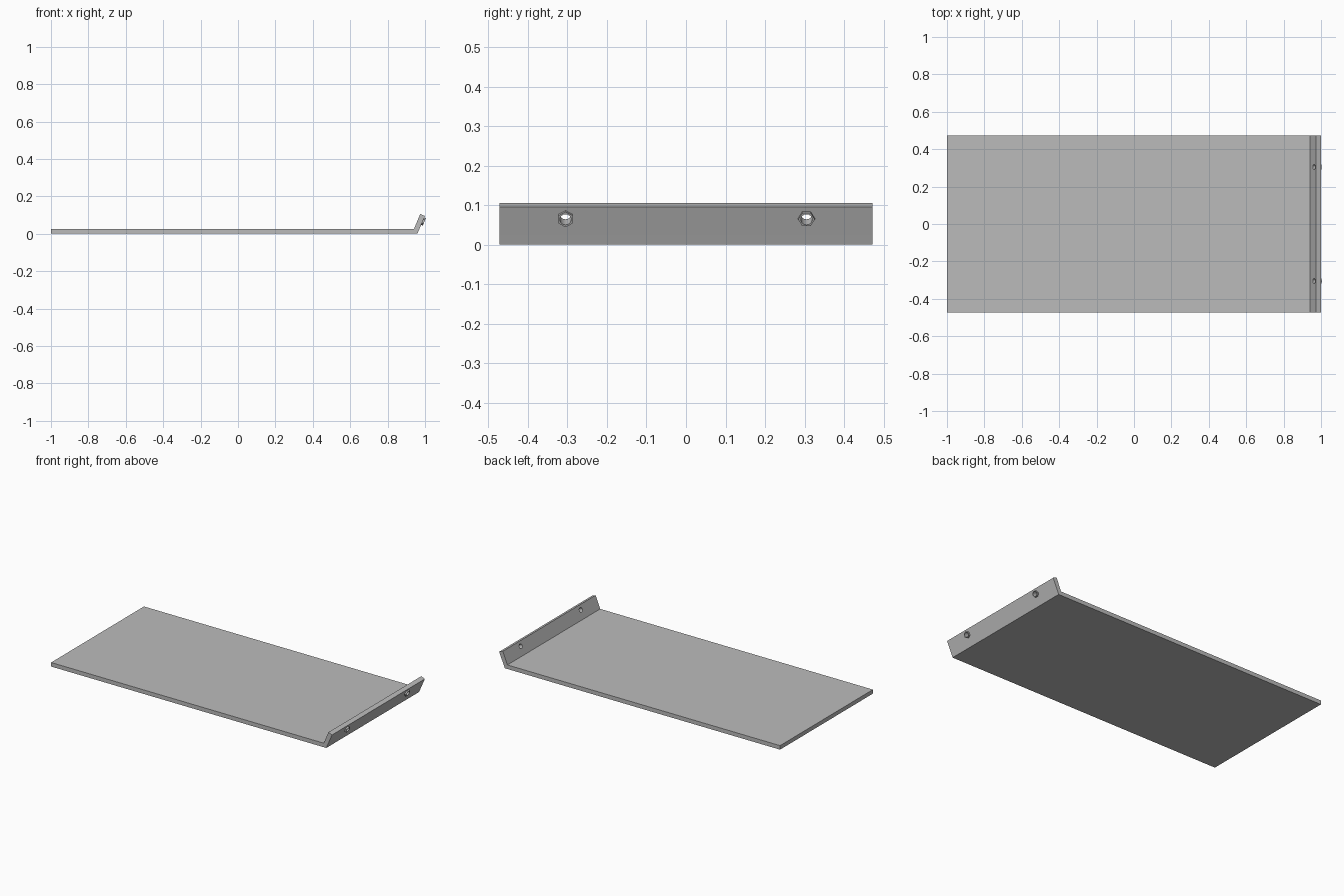
import bpy, bmesh, math
from mathutils import Matrix, Vector

if "Cube" in bpy.data.objects:
    bpy.data.objects.remove(bpy.data.objects["Cube"], do_unlink=True)

GREY = (0.5, 0.5, 0.5, 1)
steel = bpy.data.materials.new("grey_steel")
steel.use_nodes = True
steel.diffuse_color = GREY
steel.node_tree.nodes["Principled BSDF"].inputs["Base Color"].default_value = GREY

HALF_WIDTH = 0.472
PLATE_T = 0.026
TILT = math.radians(22.5)
OUT = Vector((math.cos(TILT), 0, -math.sin(TILT)))   # outward normal of the lip


def add_object(name, bm):
    bmesh.ops.recalc_face_normals(bm, faces=bm.faces)
    mesh = bpy.data.meshes.new(name)
    bm.to_mesh(mesh)
    bm.free()
    mesh.materials.append(steel)
    obj = bpy.data.objects.new(name, mesh)
    bpy.context.collection.objects.link(obj)
    return obj


def extrude_profile(name, points):
    """Sweep an xz outline across the full width."""
    bm = bmesh.new()
    face = bm.faces.new([bm.verts.new((x, -HALF_WIDTH, z)) for x, z in points])
    swept = bmesh.ops.extrude_face_region(bm, geom=[face])["geom"]
    verts = [v for v in swept if isinstance(v, bmesh.types.BMVert)]
    bmesh.ops.translate(bm, verts=verts, vec=(0, 2 * HALF_WIDTH, 0))
    return add_object(name, bm)


def prism(name, centre, radius, depth, sides, turn=0):
    """Prism whose axis is square to the lip."""
    bm = bmesh.new()
    bmesh.ops.create_cone(bm, cap_ends=True, segments=sides, radius1=radius,
                          radius2=radius, depth=depth)
    place = (Matrix.Translation(centre) @ Matrix.Rotation(math.pi / 2 + TILT, 4, "Y")
             @ Matrix.Rotation(turn, 4, "Z"))
    bmesh.ops.transform(bm, matrix=place, verts=bm.verts)
    return add_object(name, bm)


def cut(target, cutter):
    mod = target.modifiers.new("hole", "BOOLEAN")
    mod.operation = "DIFFERENCE"
    mod.solver = "EXACT"
    mod.object = cutter
    bpy.context.view_layer.objects.active = target
    bpy.ops.object.modifier_apply(modifier=mod.name)


# Flat plate and the lip bent up from its end
extrude_profile("base_plate", [(-1, 0), (0.959, 0), (0.970, PLATE_T), (-1, PLATE_T)])
lip = extrude_profile("angled_lip", [(0.941, PLATE_T), (0.970, PLATE_T),
                                     (1.0, 0.095), (0.974, 0.105)])

# Two hex nuts on the outside of the lip, with holes right through
face_centre = Vector((0.987, 0, 0.067))
for side, y, turn in (("right", -0.305, math.pi / 6), ("left", 0.305, 0)):
    centre = face_centre + Vector((0, y, 0))
    nut = prism(side + "_nut", centre + OUT * 0.004, 0.021, 0.012, 6, turn)
    cutter = prism("hole_cutter", centre, 0.0145, 0.12, 16)
    cutter.hide_render = True
    cut(lip, cutter)
    cut(nut, cutter)
    bpy.data.objects.remove(cutter, do_unlink=True)
